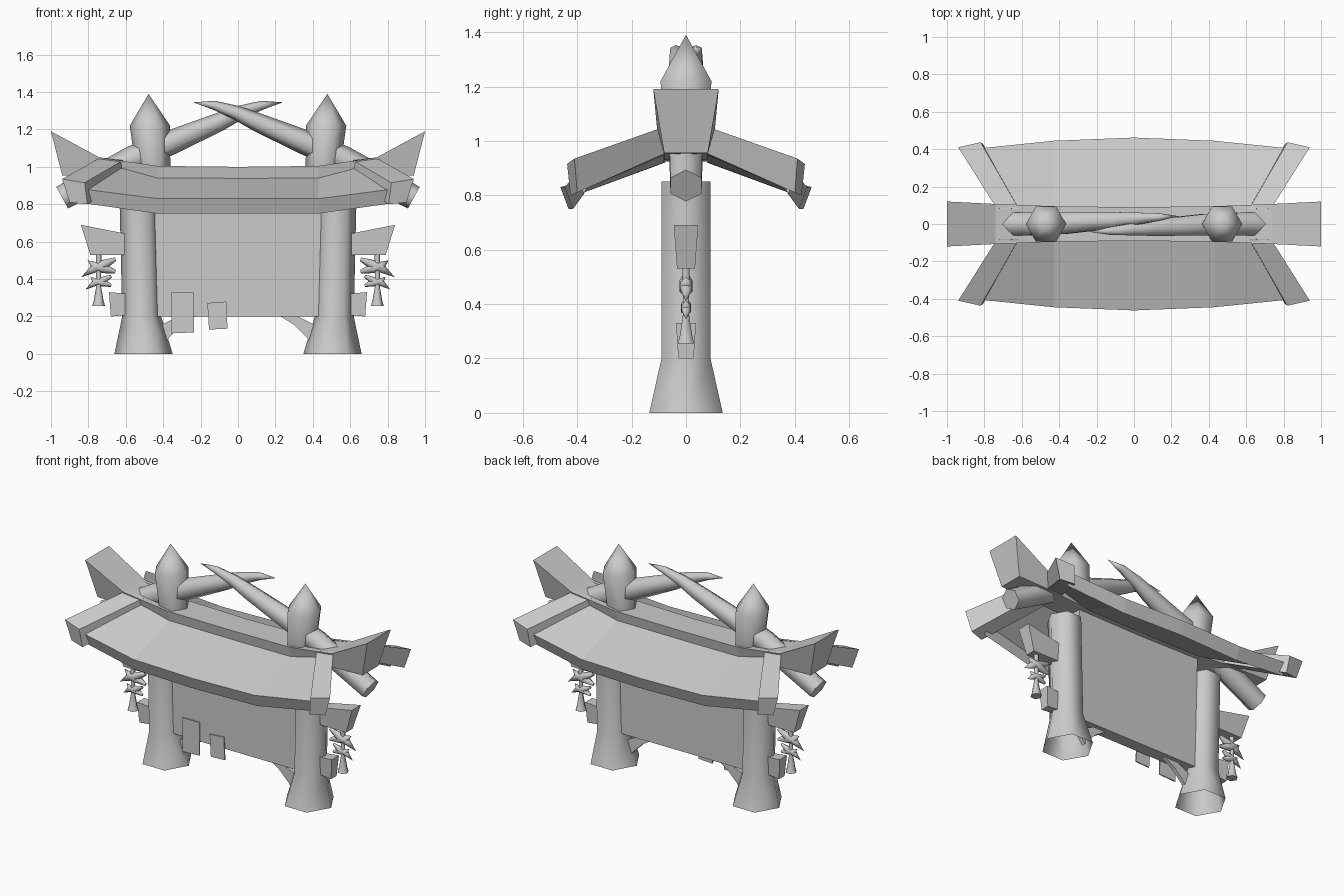
import bpy, bmesh, math
from mathutils import Vector

old = bpy.data.objects.get("Cube")
if old:
    bpy.data.objects.remove(old, do_unlink=True)

stone = bpy.data.materials.new("plain_grey")
stone.use_nodes = True
GREY = (0.6, 0.6, 0.6, 1)
stone.diffuse_color = GREY
stone.node_tree.nodes["Principled BSDF"].inputs["Base Color"].default_value = GREY


def loft(name, rings, flip=(1, 1), smooth=False, open_start=False):
    """Skin a row of point rings and cap the ends; flip mirrors in x and y."""
    bm = bmesh.new()
    rows = [[bm.verts.new((p[0] * flip[0], p[1] * flip[1], p[2])) for p in r] for r in rings]
    n = len(rows[0])
    for a, b in zip(rows, rows[1:]):
        for i in range(n):
            j = (i + 1) % n
            bm.faces.new((a[i], a[j], b[j], b[i]))
    start = bm.faces.new(rows[0])
    bm.faces.new(rows[-1])
    bmesh.ops.recalc_face_normals(bm, faces=bm.faces)
    if open_start:
        bmesh.ops.delete(bm, geom=[start], context='FACES_ONLY')
    bmesh.ops.remove_doubles(bm, verts=bm.verts, dist=0.0005)
    mesh = bpy.data.meshes.new(name)
    bm.to_mesh(mesh)
    bm.free()
    mesh.materials.append(stone)
    ob = bpy.data.objects.new(name, mesh)
    bpy.context.collection.objects.link(ob)
    if smooth:
        bpy.ops.object.select_all(action='DESELECT')
        ob.select_set(True)
        bpy.context.view_layer.objects.active = ob
        bpy.ops.object.shade_smooth_by_angle(angle=math.radians(62))
    return ob


def ring(x, z, r, n=6):
    """Flat polygon ring with a corner facing +x."""
    return [(x + r * math.cos(math.tau * i / n), r * math.sin(math.tau * i / n), z) for i in range(n)]


def tube(path, n=6, flat=1.0):
    """Rings across a path of (x, y, z, radius) points lying near the xz plane."""
    out = []
    for i, (x, y, z, r) in enumerate(path):
        a, b = path[max(i - 1, 0)], path[min(i + 1, len(path) - 1)]
        t = Vector((b[0] - a[0], 0, b[2] - a[2])).normalized()
        up = Vector((-t.z, 0, t.x))
        out.append([Vector((x, y, z)) + up * r * math.cos(math.tau * k / n)
                    + Vector((0, flat * r * math.sin(math.tau * k / n), 0)) for k in range(n)])
    return out


def section(xt, top, wt, xb, bottom, wb):
    """Trapezoid cross-section of a beam running along x."""
    return [(xt, -wt, top), (xt, wt, top), (xb, wb, bottom), (xb, -wb, bottom)]


def plate(name, outline, y0, y1, flip=(1, 1)):
    """Front outline of (x, z) points extruded from y0 to y1."""
    return loft(name, [[(x, y, z) for x, z in outline] for y in (y0, y1)], flip)


# Ridge beam with swept-up ends
half = [(1, 1.19, .12, .94, .955, .08), (.74, 1.05, .107, .72, .95, .08),
        (.43, 1.005, .095, .43, .93, .08)]
beam = [section(-a, b, c, -d, e, f) for a, b, c, d, e, f in half]
beam.append(section(0, 1.0, .09, 0, .925, .08))
beam += [section(*s) for s in reversed(half)]
loft("ridge_beam", beam)

# Board between the pillars
plate("panel", [(-.43, .2), (.43, .2), (.45, .94), (-.45, .94)], -.04, .04)

# Front and back roof slopes, thin with a deep lip along the eaves:
# inner x, y, z then outer x, y, z and lower lip z
slope = [(.64, .085, 1.0, .82, .405, .88, .805), (.43, .082, .94, .43, .445, .83, .75),
         (0, .078, .94, 0, .462, .83, .75)]
for side, sy in (("front", -1), ("back", 1)):
    rows = []
    for sx, part in ((-1, slope), (1, slope[1::-1])):
        for xi, yi, zi, xo, yo, zo, zb in part:
            rows.append([(sx * xi, yi, zi), (sx * xo, yo, zo), (sx * xo, yo - .03, zb),
                         (sx * xo, yo - .055, zb + .055), (sx * xi, yi, zi - .02)])
    loft(side + "_roof", rows, (1, sy))

    # Trim strips along the roof ends
    for hand, sx in (("right", -1), ("left", 1)):
        loft(f"{side}_{hand}_roof_trim", [
            [(.615, .08, 1.035), (.735, .085, 1.05), (.72, .075, .955), (.61, .075, .95)],
            [(.82, .437, .915), (.94, .41, .935), (.90, .40, .81), (.805, .425, .80)]], (sx, sy))

for hand, sx in (("right", -1), ("left", 1)):
    flip = (sx, 1)
    # Pillar with flared hollow foot, and finial on the ridge
    loft(hand + "_pillar", [ring(.505, 0, .156), ring(.515, .2, .104), ring(.53, .85, .104)],
         flip, True, True)
    loft(hand + "_finial", [ring(.45, .95, .088), ring(.455, 1.0, .093), ring(.471, 1.22, .108),
                            ring(.478, 1.39, .0001)], flip, True)

    # Crossed tusks, one passing in front of the other
    loft(hand + "_tusk", tube([(.94, 0, .835, .066), (.74, 0, .945, .07), (.56, 0, 1.045, .07),
                               (.36, .005, 1.13, .066), (.1, .02, 1.24, .05),
                               (-.01, .028, 1.29, .038), (-.13, .037, 1.33, .024),
                               (-.24, .042, 1.345, .0001)]), (sx, -sx), True)

    # Tie-beam ends
    loft(hand + "_tie_beam_end", [section(.57, .637, .04, .57, .53, .033),
                                  section(.84, .69, .045, .79, .53, .033)], flip)
    loft(hand + "_lower_tie_end", [section(.57, .32, .03, .57, .21, .025),
                                   section(.69, .33, .037, .68, .2, .028)], flip)

    # Corner brace under the board
    plate(hand + "_brace", [(.22, .205), (.31, .205), (.44, .14), (.385, .06), (.37, .085), (.30, .155)],
          -.012, .012, flip)

    # Hanging charm: rod with bell foot and two pairs of crossed blades
    loft(hand + "_charm_rod", [ring(.745, z, r) for z, r in
                               ((.255, .035), (.28, .027), (.36, .013), (.54, .015))], flip, True)
    for tier, z, s in (("upper", .465, 1), ("lower", .385, .75)):
        for part, reach, rise in (("long", .093, -.055), ("short", .06, .035)):
            loft(f"{hand}_charm_{tier}_{part}_blade",
                 tube([(.745 - .09 * s, 0, z - .75 * rise * s, .01 * s),
                       (.72, 0, z - .2 * rise * s, .027 * s),
                       (.765, 0, z + .1 * rise * s, .025 * s),
                       (.745 + reach * s, 0, z + rise * s, .0001)]), flip, True)

# Paper tags in front of the board
plate("large_tag", [(-.355, .11), (-.235, .115), (-.237, .327), (-.355, .327)], -.054, -.047)
plate("small_tag", [(-.155, .13), (-.056, .135), (-.063, .28), (-.164, .272)], -.054, -.047)
